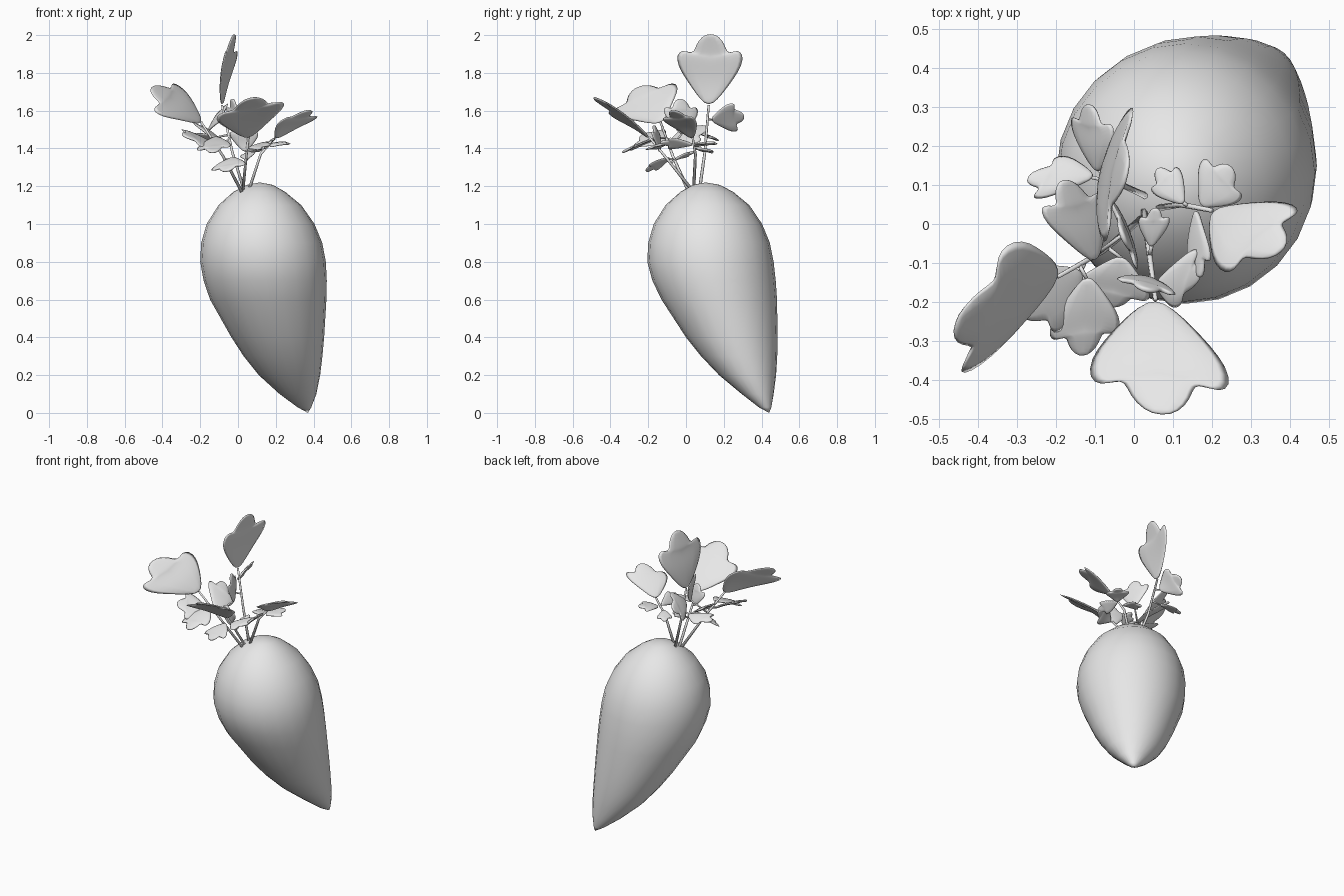
import bpy, bmesh, math
from mathutils import Vector
from mathutils.geometry import intersect_point_line

if "Cube" in bpy.data.objects:
    bpy.data.objects.remove(bpy.data.objects["Cube"])

grey = bpy.data.materials.new("plain grey")
grey.diffuse_color = (0.8, 0.8, 0.8, 1)
grey.use_nodes = True
grey.node_tree.nodes["Principled BSDF"].inputs["Base Color"].default_value = grey.diffuse_color


def finish(bm, name):
    bmesh.ops.recalc_face_normals(bm, faces=bm.faces)
    for f in bm.faces:
        f.smooth = True
    me = bpy.data.meshes.new(name)
    bm.to_mesh(me)
    bm.free()
    me.materials.append(grey)
    ob = bpy.data.objects.new(name, me)
    bpy.context.collection.objects.link(ob)
    return ob


# Root: leaning stack of rings, each (z, x min, x max, y min, y max)
RINGS = [
    (0.03, 0.315, 0.388, 0.385, 0.452), (0.10, 0.22, 0.415, 0.295, 0.464),
    (0.20, 0.11, 0.435, 0.175, 0.477), (0.30, 0.03, 0.447, 0.08, 0.483),
    (0.40, -0.035, 0.456, 0.0, 0.485), (0.60, -0.148, 0.468, -0.13, 0.482),
    (0.70, -0.182, 0.470, -0.178, 0.475), (0.80, -0.2, 0.465, -0.205, 0.464),
    (0.90, -0.195, 0.446, -0.2, 0.444), (1.0, -0.166, 0.405, -0.171, 0.403),
    (1.1, -0.103, 0.335, -0.108, 0.335), (1.17, -0.025, 0.25, -0.03, 0.25),
    (1.207, 0.045, 0.185, 0.035, 0.18)]
SIDES = 24
bm = bmesh.new()
rows = []
for z, x0, x1, y0, y1 in RINGS:
    row = []
    for i in range(SIDES):
        a = 2 * math.pi * i / SIDES
        row.append(bm.verts.new(((x0 + x1) / 2 + (x1 - x0) / 2 * math.cos(a),
                                 (y0 + y1) / 2 + (y1 - y0) / 2 * math.sin(a), z)))
    rows.append(row)
tip = bm.verts.new((0.37, 0.44, 0))
top = bm.verts.new((0.115, 0.105, 1.22))
for i in range(SIDES):
    j = (i + 1) % SIDES
    bm.faces.new((tip, rows[0][j], rows[0][i]))
    bm.faces.new((top, rows[-1][i], rows[-1][j]))
    for a, b in zip(rows, rows[1:]):
        bm.faces.new((a[i], a[j], b[j], b[i]))
finish(bm, "root")


# Stems and stalks: thin tapering tubes
def tube(name, pts, r0, r1, n=6):
    pts = [Vector(p) for p in pts]
    bm = bmesh.new()
    rows = []
    for k, p in enumerate(pts):
        d = (pts[min(k + 1, len(pts) - 1)] - pts[max(k - 1, 0)]).normalized()
        s = d.cross(Vector((0.6, 0.8, 0.1))).normalized()
        t = d.cross(s)
        r = r0 + (r1 - r0) * k / (len(pts) - 1)
        rows.append([bm.verts.new(p + r * (s * math.cos(2 * math.pi * i / n)
                                           + t * math.sin(2 * math.pi * i / n)))
                     for i in range(n)])
    for a, b in zip(rows, rows[1:]):
        for i in range(n):
            j = (i + 1) % n
            bm.faces.new((a[i], a[j], b[j], b[i]))
    bm.faces.new(rows[0])
    bm.faces.new(rows[-1])
    return finish(bm, name)


STEMS = {
    "back_stem": [(0.035, 0.07, 1.17), (-0.03, 0.1, 1.38), (-0.085, 0.12, 1.63)],
    "front_stem": [(0.025, 0.04, 1.17), (0.04, -0.08, 1.32), (0.055, -0.195, 1.46)],
    "left_stem": [(0.02, 0.015, 1.17), (-0.08, -0.07, 1.36), (-0.195, -0.135, 1.54)],
    "right_stem": [(0.055, 0.04, 1.17), (0.12, 0.05, 1.37), (0.2, 0.035, 1.46)],
}
for name, pts in STEMS.items():
    tube(name, pts, 0.009, 0.006)


def nearest_on_stems(p):
    best = None
    for pts in STEMS.values():
        for a, b in zip(pts, pts[1:]):
            a, b = Vector(a), Vector(b)
            _, t = intersect_point_line(p, a, b)
            q = a.lerp(b, min(max(t, 0), 1))
            if best is None or (q - p).length < (best - p).length:
                best = q
    return best


# Three-lobed leaf: half outline as (across, along, along at the midrib)
HALF = [(0.28, 0.10, 0.13), (0.54, 0.25, 0.24), (0.80, 0.41, 0.36),
        (1.03, 0.58, 0.46), (1.07, 0.74, 0.54), (0.90, 0.80, 0.61),
        (0.68, 0.76, 0.68), (0.52, 0.76, 0.75), (0.46, 0.87, 0.84),
        (0.27, 0.99, 0.93)]


def leaf(name, base, tip, half):
    base, tip, half = Vector(base), Vector(tip), Vector(half)
    axis = tip - base
    n = half.cross(axis).normalized()
    if n.z < 0:
        n = -n

    def at(u, v):
        bend = half.length * (0.10 * math.sin(math.pi * v) - 0.08 * u * u)
        return base + axis * v + half * u + n * bend

    bm = bmesh.new()
    new = lambda u, v: bm.verts.new(at(u, v))
    first, last = new(0, 0), new(0, 1.03)
    rows = [(new(-u, v), new(0, m), new(u, v)) for u, v, m in HALF]
    for k in (0, 1):
        bm.faces.new((first, rows[0][k], rows[0][k + 1]))
        bm.faces.new((last, rows[-1][k + 1], rows[-1][k]))
        for a, b in zip(rows, rows[1:]):
            bm.faces.new((a[k], b[k], b[k + 1], a[k + 1]))
    ob = finish(bm, name)
    sol = ob.modifiers.new("thickness", 'SOLIDIFY')
    sol.thickness, sol.offset = 0.014, 0
    sub = ob.modifiers.new("rounding", 'SUBSURF')
    sub.levels = sub.render_levels = 1
    q = nearest_on_stems(base)
    if (q - base).length > 0.012:
        tube(name + "_stalk", [q, base.lerp(tip, 0.06)], 0.006, 0.005)


# Large leaves at the stem ends
leaf("back_leaf", (-.085, .12, 1.62), (-.02, .13, 2.0), (.035, .172, 0))
leaf("front_leaf", (.055, -.19, 1.45), (.07, -.485, 1.665), (.178, -.01, .035))
leaf("left_leaf", (-.19, -.13, 1.53), (-.455, -.255, 1.72), (.055, .165, .075))
leaf("right_leaf", (.2, .035, 1.45), (.375, -.07, 1.6), (.093, .083, .005))

# Small leaflets along the stems
LEAFLETS = [
    ((-.09, .13, 1.55), (-.115, .305, 1.57), (.055, -.01, .075)),
    ((-.1, .12, 1.46), (-.27, .12, 1.46), (.03, .055, -.02)),
    ((-.1, -.1, 1.42), (-.18, .11, 1.51), (.08, .02, -.05)),
    ((-.13, -.12, 1.42), (-.29, -.23, 1.47), (.05, -.08, -.045)),
    ((-.12, -.13, 1.46), (-.13, -.335, 1.38), (.09, .01, .01)),
    ((-.03, -.08, 1.35), (-.06, -.21, 1.28), (.09, -.02, .015)),
    ((.055, -.15, 1.40), (.17, -.135, 1.42), (.025, .075, .02)),
    ((.035, -.14, 1.38), (.03, -.17, 1.52), (.075, -.02, 0)),
    ((-.02, -.02, 1.47), (-.03, -.03, 1.66), (-.035, .09, 0)),
    ((.045, -.06, 1.34), (.055, .04, 1.38), (.04, 0, .01)),
    ((.17, .045, 1.41), (.25, .145, 1.43), (.05, -.05, 0)),
    ((.13, .05, 1.40), (.06, .14, 1.38), (.035, .03, 0)),
    ((.16, .04, 1.42), (.17, -.135, 1.43), (.03, 0, .03)),
]
for i, (b, t, w) in enumerate(LEAFLETS):
    leaf("leaflet_%d" % (i + 1), b, t, w)
